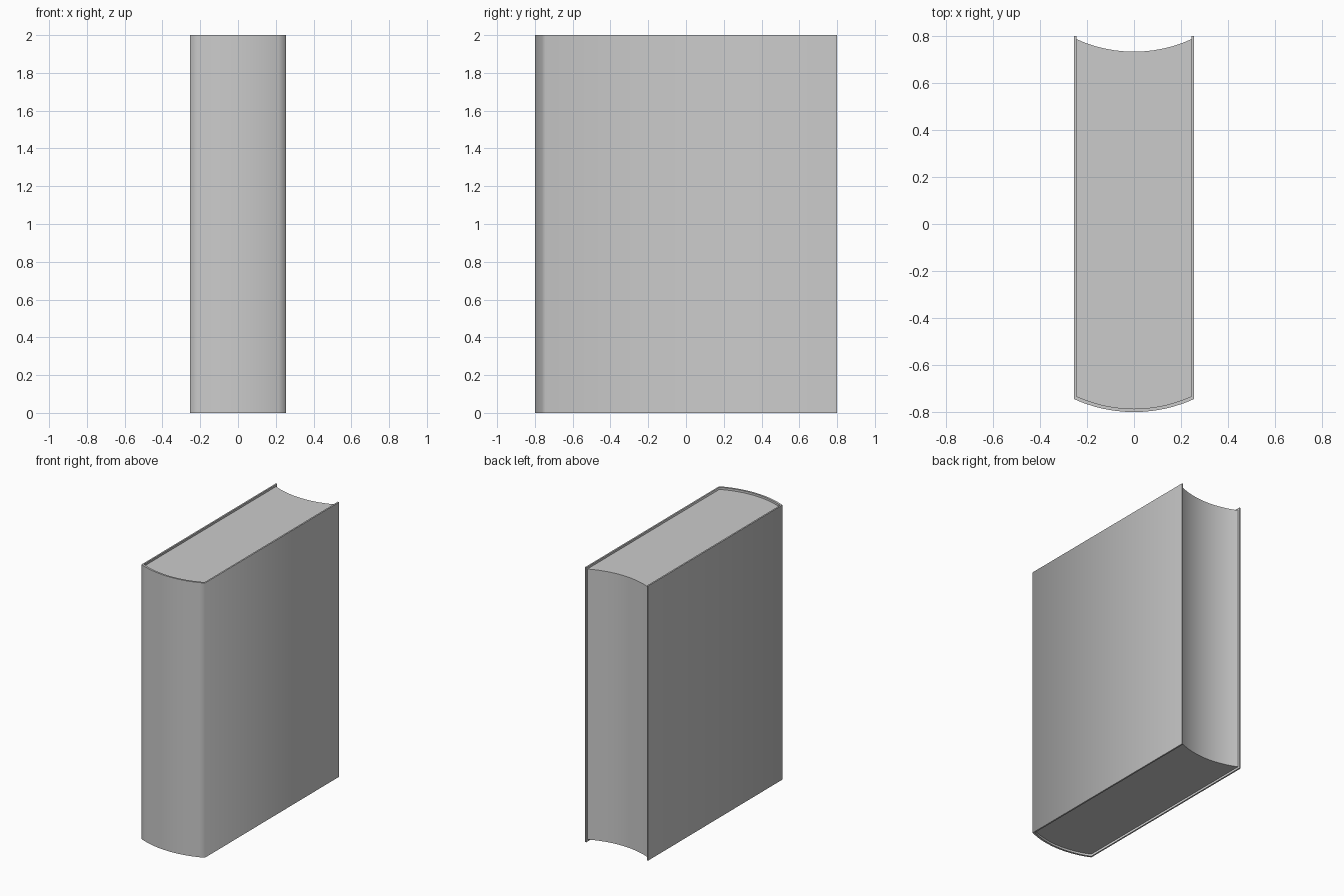
import bpy, bmesh, math

if "Cube" in bpy.data.objects:
    bpy.data.objects.remove(bpy.data.objects["Cube"])

SEG = 12


def arc(half, y_edge, y_mid):
    """Points of a shallow circular arc from x=-half to x=+half."""
    s = y_edge - y_mid
    r = (half * half + s * s) / (2 * s)
    a = math.asin(half / r)
    return [(r * math.sin(t), y_mid + r - r * math.cos(t))
            for t in (-a + 2 * a * i / SEG for i in range(SEG + 1))]


def strip_prism(name, side_a, side_b, z0, z1):
    """Extrude the band between two matching polylines from z0 to z1."""
    bm = bmesh.new()
    va = [bm.verts.new((x, y, z0)) for x, y in side_a]
    vb = [bm.verts.new((x, y, z0)) for x, y in side_b]
    faces = [bm.faces.new((va[i], va[i + 1], vb[i + 1], vb[i]))
             for i in range(len(va) - 1)]
    ext = bmesh.ops.extrude_face_region(bm, geom=faces)
    verts = [g for g in ext["geom"] if isinstance(g, bmesh.types.BMVert)]
    bmesh.ops.translate(bm, verts=verts, vec=(0, 0, z1 - z0))
    bmesh.ops.recalc_face_normals(bm, faces=bm.faces)
    me = bpy.data.meshes.new(name)
    bm.to_mesh(me)
    bm.free()
    ob = bpy.data.objects.new(name, me)
    bpy.context.collection.objects.link(ob)
    bpy.ops.object.select_all(action='DESELECT')
    ob.select_set(True)
    bpy.context.view_layer.objects.active = ob
    bpy.ops.object.shade_smooth_by_angle(angle=math.radians(75))
    return ob


W, T = 0.255, 0.011          # half width and board thickness
IN = W - T
spine_out = arc(W, -0.745, -0.80)
spine_in = arc(IN, -0.733, -0.786)

# Cover: two boards joined by a rounded spine
strip_prism("book_cover",
            [(-W, 0.80)] + spine_out + [(W, 0.80)],
            [(-IN, 0.80)] + spine_in + [(IN, 0.80)], 0, 2)

# Page block: rounded at the spine, hollow at the fore edge, slightly recessed
strip_prism("page_block", spine_in, arc(IN, 0.786, 0.733), 0.015, 1.985)
